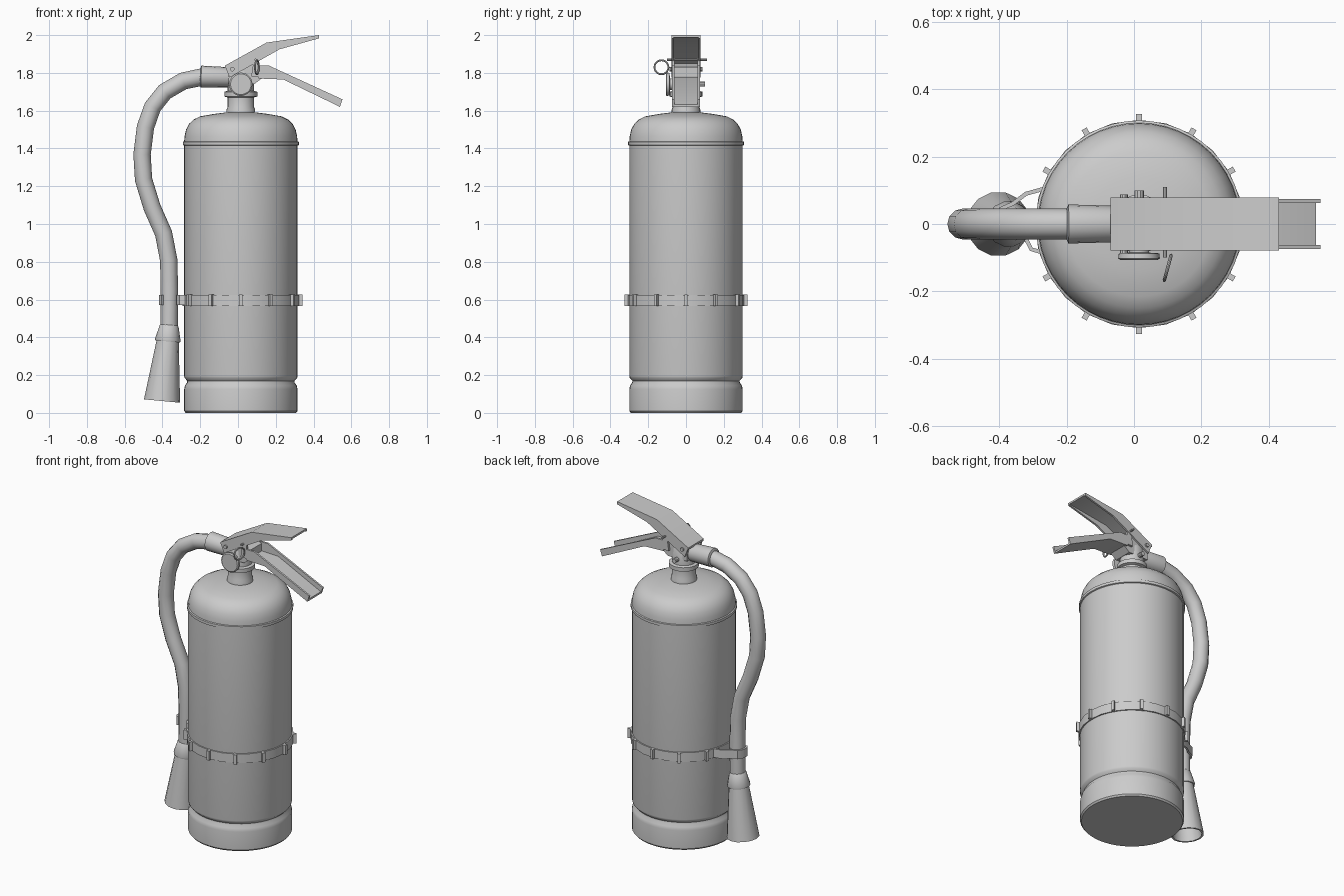
import bpy, bmesh, math
from mathutils import Vector

if "Cube" in bpy.data.objects:
    bpy.data.objects.remove(bpy.data.objects["Cube"])

CX = 0.015  # tank axis


def finish(name, bm, angle=35):
    bmesh.ops.recalc_face_normals(bm, faces=bm.faces)
    me = bpy.data.meshes.new(name)
    bm.to_mesh(me)
    bm.free()
    ob = bpy.data.objects.new(name, me)
    bpy.context.collection.objects.link(ob)
    smooth(ob, angle)
    return ob


def smooth(ob, angle=35):
    bpy.ops.object.select_all(action='DESELECT')
    ob.select_set(True)
    bpy.context.view_layer.objects.active = ob
    bpy.ops.object.shade_smooth_by_angle(angle=math.radians(angle))


def lathe(name, profile, segs=32, origin=(CX, 0, 0), axis=(0, 0, 1), closed=False):
    """Revolve (radius, height) pairs about an axis; open ends are capped."""
    bm = bmesh.new()
    q = Vector((0, 0, 1)).rotation_difference(Vector(axis).normalized())
    rings = []
    for r, h in profile:
        rings.append([bm.verts.new(Vector(origin) + q @ Vector((
            r * math.cos(2 * math.pi * i / segs), r * math.sin(2 * math.pi * i / segs), h)))
            for i in range(segs)])
    pairs = list(zip(rings, rings[1:]))
    if closed:
        pairs.append((rings[-1], rings[0]))
    for a, b in pairs:
        for i in range(segs):
            j = (i + 1) % segs
            bm.faces.new((a[i], a[j], b[j], b[i]))
    if not closed:
        bm.faces.new(rings[0])
        bm.faces.new(rings[-1])
    return finish(name, bm)


def prism(bm, pts, y0, y1):
    """Extrude an xz outline from y0 to y1."""
    a = [bm.verts.new((x, y0, z)) for x, z in pts]
    b = [bm.verts.new((x, y1, z)) for x, z in pts]
    n = len(pts)
    bm.faces.new(a)
    bm.faces.new(b)
    for i in range(n):
        bm.faces.new((a[i], a[(i + 1) % n], b[(i + 1) % n], b[i]))


def channel(name, plate, edge, w, t):
    """Bent sheet-metal channel: plate line, free wall edge, half width, thickness (signed)."""
    bm = bmesh.new()
    prism(bm, plate + [(x, z - t) for x, z in reversed(plate)], -w, w)
    for s in (-1, 1):
        for i in range(len(plate) - 1):
            prism(bm, [plate[i], plate[i + 1], edge[i + 1], edge[i]], s * w, s * (w - abs(t)))
    bmesh.ops.remove_doubles(bm, verts=bm.verts, dist=0.0001)
    inner = [f for f in bm.faces if any(f is not g and set(f.verts) == set(g.verts) for e in f.edges for g in e.link_faces)]
    bmesh.ops.delete(bm, geom=inner, context='FACES_ONLY')
    return finish(name, bm, 25)


def strap(name, pts, z0, z1, t=0.006):
    """Flat strip standing on a path in the xy plane."""
    bm = bmesh.new()
    rows = []
    for i, p in enumerate(pts):
        d = Vector(pts[min(i + 1, len(pts) - 1)]) - Vector(pts[max(i - 1, 0)])
        n = Vector((-d.y, d.x)).normalized() * t
        a, b = Vector(p) + n, Vector(p) - n
        rows.append([bm.verts.new((v.x, v.y, z)) for v, z in ((a, z0), (b, z0), (b, z1), (a, z1))])
    for r, s in zip(rows, rows[1:]):
        for k in range(4):
            bm.faces.new((r[k], r[(k + 1) % 4], s[(k + 1) % 4], s[k]))
    bm.faces.new(rows[0])
    bm.faces.new(rows[-1])
    return finish(name, bm)


def tube(name, pts, r, cyclic=False, res=3):
    cu = bpy.data.curves.new(name, 'CURVE')
    cu.dimensions = '3D'
    cu.bevel_depth, cu.bevel_resolution = r, res
    cu.use_fill_caps = True
    sp = cu.splines.new('POLY')
    sp.points.add(len(pts) - 1)
    for p, c in zip(sp.points, pts):
        p.co = (*c, 1)
    sp.use_cyclic_u = cyclic
    ob = bpy.data.objects.new(name, cu)
    bpy.context.collection.objects.link(ob)
    bpy.ops.object.select_all(action='DESELECT')
    ob.select_set(True)
    bpy.context.view_layer.objects.active = ob
    bpy.ops.object.convert(target='MESH')
    smooth(bpy.context.view_layer.objects.active, 40)


# Tank: foot, groove, wall, raised seam and domed shoulder
lathe("tank", [(.292, 0), (.30, .01), (.30, .125), (.296, .145), (.285, .16), (.284, .17),
               (.298, .185), (.30, .195), (.30, 1.415), (.307, 1.418), (.307, 1.435), (.30, 1.438),
               (.298, 1.465), (.29, 1.50), (.274, 1.53), (.25, 1.553), (.215, 1.57), (.14, 1.583), (.06, 1.593)], 48)

# Valve neck with collar
lathe("valve_neck", [(.076, 1.58), (.076, 1.605), (.07, 1.62), (.07, 1.67), (.087, 1.675),
                     (.087, 1.70), (.07, 1.705), (.068, 1.80), (.05, 1.83)], 24)
bm = bmesh.new()
prism(bm, [(-.05, 1.74), (.085, 1.74), (.125, 1.77), (.125, 1.83), (.06, 1.85), (-.05, 1.81)], -.06, .06)
finish("valve_block", bm)

# Gauge in front, plug at the back
lathe("gauge", [(.03, 0), (.03, .045), (.06, .047), (.062, .062), (.055, .067)], 20, (CX, -.04, 1.74), (0, -1, 0))
lathe("plug", [(.014, 0), (.014, .05)], 10, (CX, .05, 1.74), (0, 1, 0))

# Levers: upper opens downward, lower opens upward
channel("upper_lever", [(-.07, 1.838), (.15, 1.96), (.43, 2.0)],
        [(-.045, 1.775), (.22, 1.925), (.43, 1.983)], .078, .012)
channel("carry_handle", [(.11, 1.77), (.24, 1.765), (.54, 1.62)],
        [(.09, 1.838), (.165, 1.838), (.553, 1.66)], .074, -.012)

# Bracket ears joining lever, pin and handle
for s, side in ((-1, "front"), (1, "back")):
    bm = bmesh.new()
    prism(bm, [(.07, 1.78), (.115, 1.78), (.112, 1.87), (.085, 1.88)], s * .06, s * .074)
    finish(side + "_ear", bm)

# Pull pin and ring
tube("pull_pin", [(.092, -.10, 1.87), (.092, .11, 1.87)], .006, res=2)
tube("pull_ring", [(.10 + .01 * math.cos(a), -.13 + .037 * math.cos(a), 1.83 + .037 * math.sin(a))
                   for a in [2 * math.pi * i / 20 for i in range(20)]], .005, True, 2)
lathe("pivot_pin", [(.012, -.088), (.012, .088)], 10, (-.03, 0, 1.82), (0, 1, 0))

# Hose and its connector
lathe("hose_connector", [(.05, 0), (.054, .01), (.058, .15), (.046, .155)], 16, (-.045, 0, 1.776), (-1, 0, .03))
hose = [(-.19, 1.778), (-.29, 1.757), (-.388, 1.70), (-.452, 1.62), (-.49, 1.513), (-.508, 1.368),
        (-.50, 1.235), (-.455, 1.088), (-.394, .95), (-.367, .81), (-.363, .65), (-.365, .44)]
tube("hose", [(x, 0, z) for x, z in hose], .046, res=4)

# Hollow nozzle, tilted away from the tank
lathe("nozzle", [(.045, 0), (.05, .005), (.068, .08), (.066, .088), (.059, .088), (.096, .405),
                 (.085, .405), (.05, .10)], 14, (-.364, 0, .466), (-.095, 0, -1))

# Strap band with cleats
lathe("band", [(.298, .567), (.309, .567), (.309, .625), (.298, .625)], 24, closed=True)
bm = bmesh.new()
for k in range(12):
    if k == 6:
        continue
    a = math.radians(30 * k)
    u, v = Vector((math.cos(a), math.sin(a), 0)), Vector((-math.sin(a), math.cos(a), 0))
    box = bmesh.ops.create_cube(bm, size=1)
    for p in box["verts"]:
        c = p.co.copy()
        p.co = Vector((CX, 0, .596)) + u * (.312 + .028 * c.x) + v * (.017 * c.y) + Vector((0, 0, .06 * c.z))
finish("band_cleats", bm)

# Open clip holding the hose
strap("hose_clip", [(-.265, .105), (-.32, .09), (-.36, .06), (-.395, .045), (-.413, .015),
                    (-.413, -.018), (-.40, -.036)], .57, .625)
strap("clip_tab", [(-.27, -.085), (-.305, -.075), (-.32, -.045)], .57, .625)
